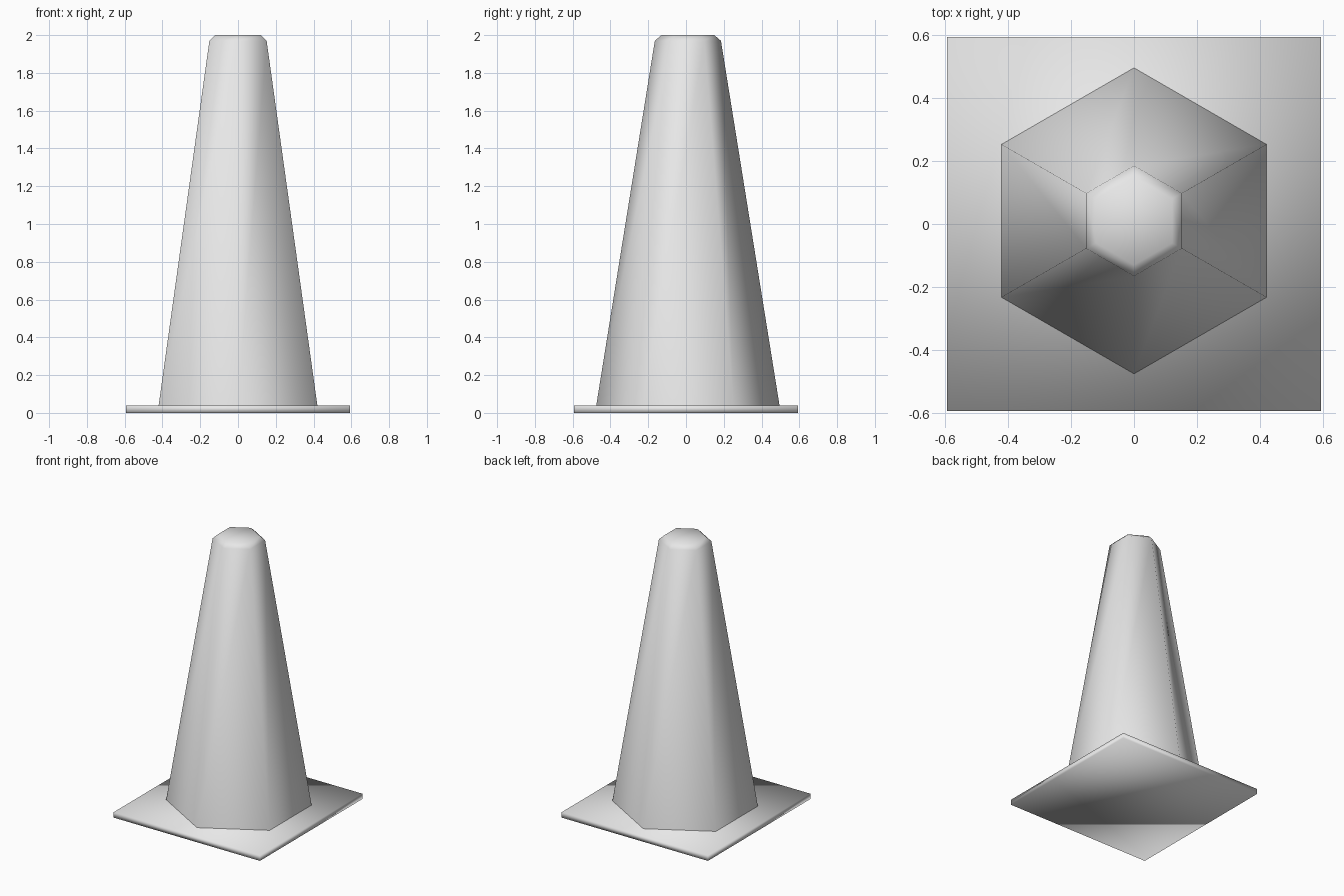
import bpy
import bmesh
from math import cos, sin, pi

old = bpy.data.objects.get("Cube")
if old:
    bpy.data.objects.remove(old, do_unlink=True)

grey = bpy.data.materials.new("plain_grey")
grey.use_nodes = True
colour = (0.8, 0.8, 0.8, 1)
grey.diffuse_color = colour
grey.node_tree.nodes["Principled BSDF"].inputs["Base Color"].default_value = colour


def finish(name, bm):
    """Turn a bmesh into a smooth-shaded grey object."""
    bmesh.ops.recalc_face_normals(bm, faces=bm.faces)
    for face in bm.faces:
        face.smooth = True
    mesh = bpy.data.meshes.new(name)
    bm.to_mesh(mesh)
    bm.free()
    mesh.materials.append(grey)
    obj = bpy.data.objects.new(name, mesh)
    bpy.context.collection.objects.link(obj)
    return obj


# Square base plate
SIDE, THICK = 1.186, 0.04
bm = bmesh.new()
bmesh.ops.create_cube(bm, size=1)
bmesh.ops.scale(bm, vec=(SIDE, SIDE, THICK), verts=bm.verts)
bmesh.ops.translate(bm, vec=(0, 0, THICK / 2), verts=bm.verts)
finish("base_plate", bm)

# Six-sided tapered body with a chamfered, closed top and an open bottom
SIDES = 6
PROFILE = [(0.485, THICK), (0.175, 1.97), (0.14, 2.0)]  # radius, height
bm = bmesh.new()
rings = []
for radius, z in PROFILE:
    angles = [pi / 2 + 2 * pi * i / SIDES for i in range(SIDES)]
    rings.append([bm.verts.new((radius * cos(a), radius * sin(a), z)) for a in angles])
for low, high in zip(rings, rings[1:]):
    for i in range(SIDES):
        j = (i + 1) % SIDES
        bm.faces.new((low[i], low[j], high[j], high[i]))
bm.faces.new(rings[-1])
body = finish("cone_body", bm)
body.location.y = 0.01
